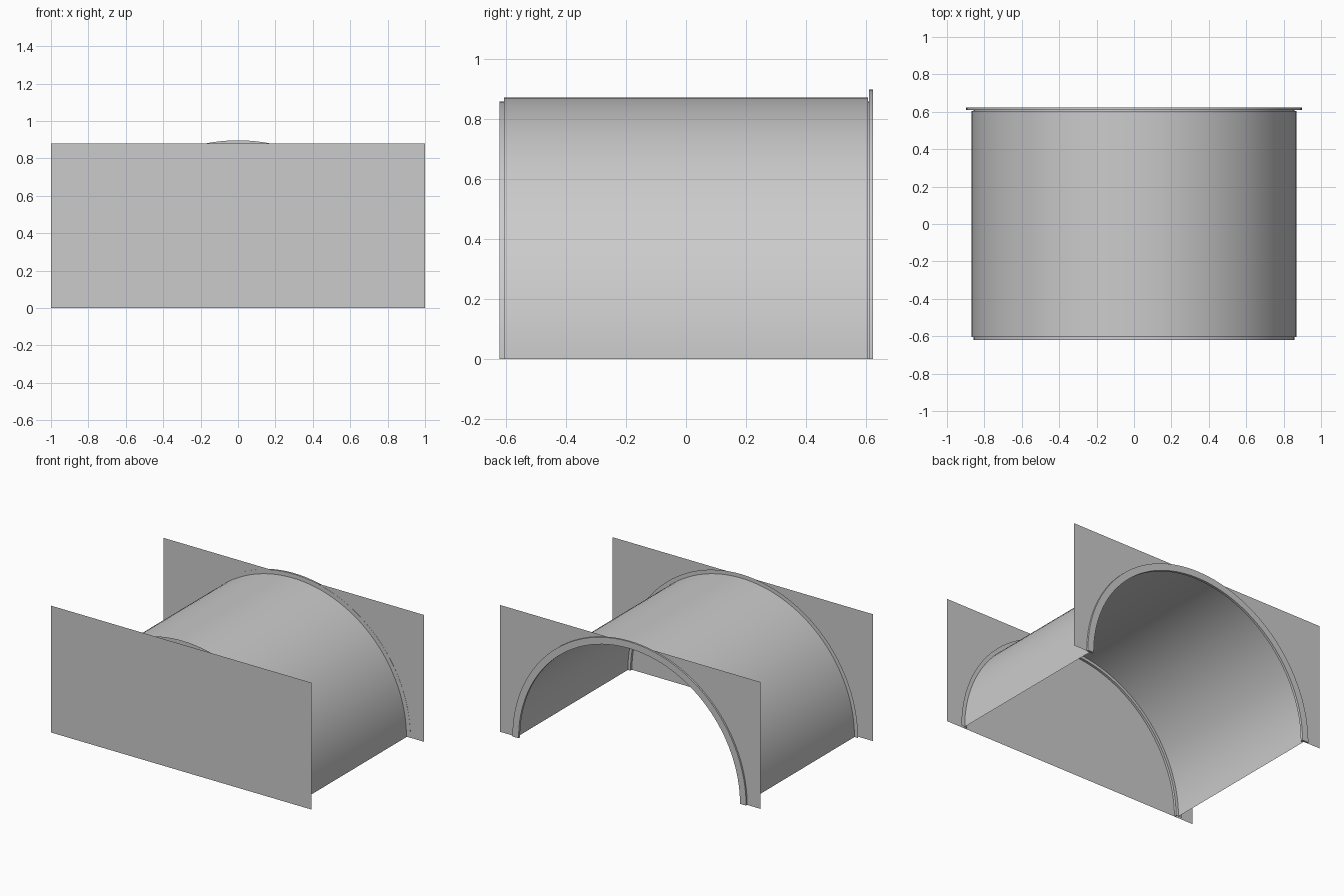
import bpy, bmesh, math

if "Cube" in bpy.data.objects:
    bpy.data.objects.remove(bpy.data.objects["Cube"], do_unlink=True)

SEGMENTS = 64
PLATE_TOP = 0.88
FRONT, BACK = -0.622, 0.622      # outer ends
BODY_FRONT, BODY_BACK = -0.605, 0.605
PLATE_BACK = 0.609
INNER, NECK, BODY, FLANGE = 0.85, 0.857, 0.87, 0.897

grey = bpy.data.materials.new("plain grey")
grey.use_nodes = True
grey.diffuse_color = (0.6, 0.6, 0.6, 1)
grey.node_tree.nodes["Principled BSDF"].inputs["Base Color"].default_value = grey.diffuse_color


def finish(name, bm, smooth=True):
    mesh = bpy.data.meshes.new(name)
    bmesh.ops.recalc_face_normals(bm, faces=bm.faces)
    bm.to_mesh(mesh)
    bm.free()
    mesh.materials.append(grey)
    obj = bpy.data.objects.new(name, mesh)
    bpy.context.collection.objects.link(obj)
    if smooth:
        bpy.ops.object.select_all(action='DESELECT')
        bpy.context.view_layer.objects.active = obj
        obj.select_set(True)
        bpy.ops.object.shade_smooth_by_angle(angle=math.radians(30))
    return obj


def arc_point(radius, step, y):
    a = math.pi * step / SEGMENTS
    return (radius * math.cos(a), y, radius * math.sin(a))


def arch(name, profile, closed=False):
    """Sweep a (radius, y) profile over a half circle."""
    bm = bmesh.new()
    rows = [[bm.verts.new(arc_point(r, i, y)) for r, y in profile]
            for i in range(SEGMENTS + 1)]
    n = len(profile)
    for a, b in zip(rows, rows[1:]):
        for j in range(n if closed else n - 1):
            k = (j + 1) % n
            bm.faces.new((a[j], a[k], b[k], b[j]))
    if closed:
        bm.faces.new(rows[0])
        bm.faces.new(rows[-1])
    return finish(name, bm)


def ring(name, inner, outer, y0, y1):
    return arch(name, [(inner, y0), (outer, y0), (outer, y1), (inner, y1)], True)


def plate(name, y, hole=None):
    """Upright sheet, optionally with an arched opening."""
    bm = bmesh.new()
    points = [(-1, y, 0), (-1, y, PLATE_TOP), (1, y, PLATE_TOP), (1, y, 0)]
    if hole:
        points += [arc_point(hole, i, y) for i in range(SEGMENTS + 1)]
    bm.faces.new([bm.verts.new(p) for p in points])
    return finish(name, bm, False)


# Vaulted shell
arch("vault_shell", [(BODY, BODY_FRONT), (BODY, BODY_BACK)])

# Front end: thin collar, stepped neck and solid end sheet
arch("front_collar", [(INNER, BODY_FRONT), (FLANGE, BODY_FRONT)])
ring("front_neck", INNER, NECK, FRONT + 0.001, BODY_FRONT)
plate("front_plate", FRONT)

# Back end: shoulder, groove, raised flange and open end sheet
arch("back_shoulder", [(NECK, BODY_BACK), (BODY, BODY_BACK)])
ring("back_neck", INNER, NECK, BODY_BACK, PLATE_BACK)
ring("back_flange", INNER, FLANGE, PLATE_BACK, BACK)
plate("back_plate", PLATE_BACK + 0.001, NECK)
